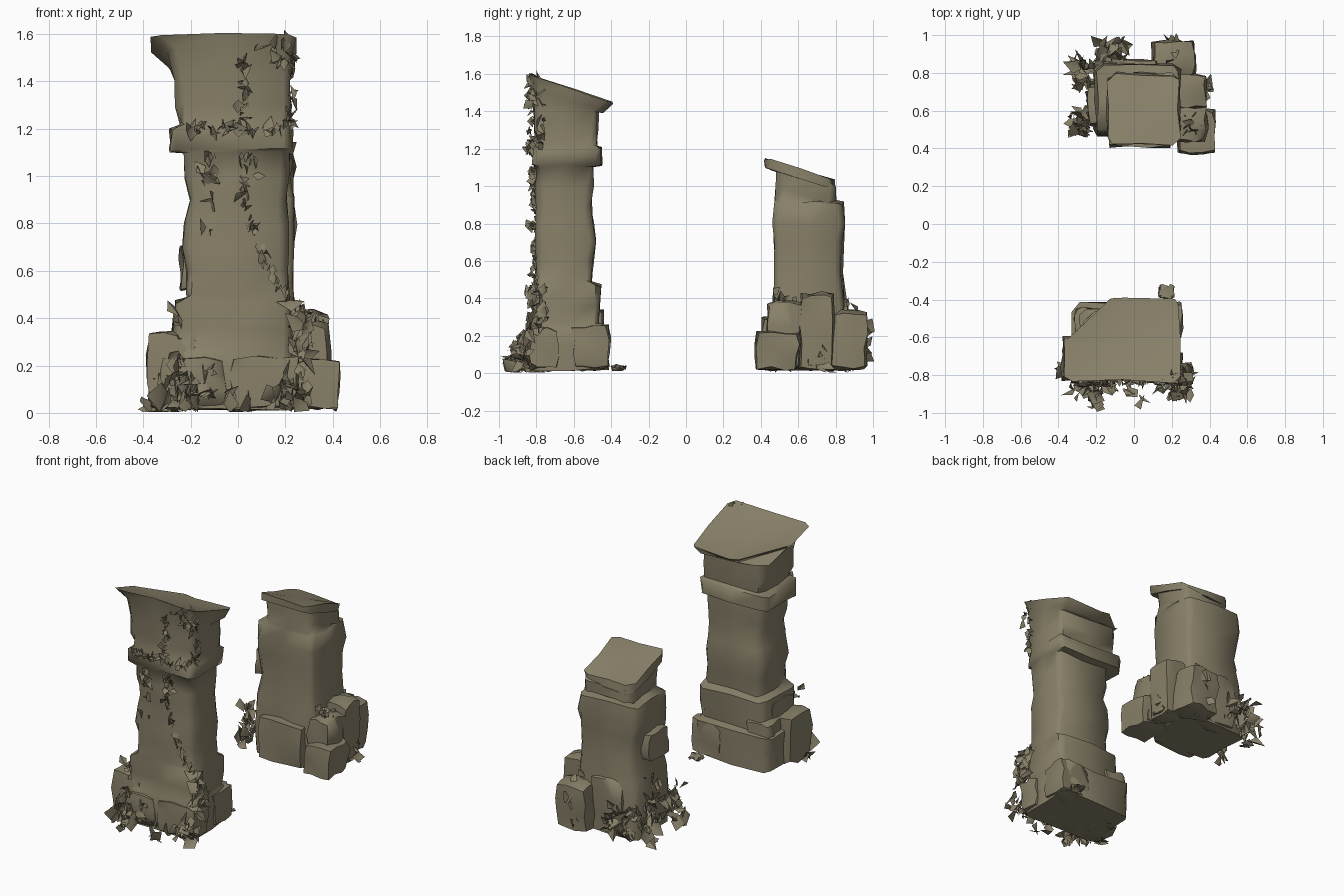
import bpy, bmesh, math, random
from mathutils import Vector, Euler

random.seed(7)
cube = bpy.data.objects.get("Cube")
if cube:
    bpy.data.objects.remove(cube, do_unlink=True)

# One mossy stone colour for everything
stone = bpy.data.materials.new("mossy stone")
stone.use_nodes = True
colour = (0.245, 0.215, 0.14, 1)
stone.diffuse_color = colour
bsdf = stone.node_tree.nodes["Principled BSDF"]
bsdf.inputs["Base Color"].default_value = colour
bsdf.inputs["Roughness"].default_value = 0.9


def finish(name, bm, angle=60):
    mesh = bpy.data.meshes.new(name)
    bm.to_mesh(mesh)
    bm.free()
    mesh.materials.append(stone)
    obj = bpy.data.objects.new(name, mesh)
    bpy.context.collection.objects.link(obj)
    bpy.ops.object.select_all(action="DESELECT")
    obj.select_set(True)
    bpy.context.view_layer.objects.active = obj
    bpy.ops.object.shade_smooth_by_angle(angle=math.radians(angle))


def wobble(amount):
    return Vector([random.uniform(-amount, amount) for _ in range(3)])


def ring(bm, left, right, front, back, height, slope, cut):
    # Chipped rectangle; cut is the size of the missing back right corner
    chip = 0.03
    mid_x, mid_y = (left + right) / 2, (front + back) / 2
    outline = [(left + chip, front), (mid_x, front), (right - chip, front),
               (right, front + chip), (right, mid_y), (right, back - chip),
               (right - chip, back), (mid_x, back), (left + cut, back),
               (left, back - cut), (left, mid_y), (left, front + chip)]
    return [bm.verts.new(Vector((x, y, height + slope * (y - front))) + wobble(0.01))
            for x, y in outline]


def pillar(name, left, right, front, back, profile, slope=0, cut=0.04, dent=0):
    # The profile lists heights and how far each ring swells past the shaft,
    # mostly to the left and back; only the broken end is sloped and cut
    bm = bmesh.new()
    rings = []
    for i, (height, swell) in enumerate(profile):
        broken = i >= len(profile) - 2
        rings.append(ring(bm, left - 1.3 * swell, right + 0.3 * swell,
                          front - 0.3 * swell, back + swell, height,
                          slope if broken else 0, cut if broken else 0.04))
    for low, high in zip(rings, rings[1:]):
        for i in range(len(low)):
            j = (i + 1) % len(low)
            bm.faces.new((low[i], low[j], high[j], high[i]))
    bm.faces.new(rings[0][::-1])
    # Broken top with a sunken centre
    top = rings[-1]
    centre = sum((v.co for v in top), Vector()) / len(top)
    middle = bm.verts.new(centre - Vector((0, 0, dent)))
    for i in range(len(top)):
        bm.faces.new((top[i], top[(i + 1) % len(top)], middle))
    finish(name, bm)


def block(name, x, y, wide, deep, top, floor=0.02):
    # Rounded, uneven stone
    bm = bmesh.new()
    bmesh.ops.create_cube(bm, size=2)
    bmesh.ops.subdivide_edges(bm, edges=bm.edges[:], cuts=2, use_grid_fill=True)
    half = Vector((wide, deep, top - floor)) / 2
    for v in bm.verts:
        outer = sum(abs(c) > 0.9 for c in v.co)
        rounded = v.co * (1 - 0.05 * max(outer - 1, 0))
        v.co = Vector([c * h for c, h in zip(rounded, half)]) + wobble(0.012)
        v.co += Vector((x, y, floor + half.z))
    finish(name, bm)


def leaf(bm, place, size):
    # Folded, curled leaf made of four triangles
    turn = Euler([random.uniform(0, math.tau) for _ in range(3)]).to_matrix()
    wide = random.uniform(0.25, 0.5)
    shape = [(-0.5, 0, 0), (0, -wide, 0.1), (0.6, 0, -0.2), (0, wide, 0.1), (0, 0, -0.1)]
    verts = []
    for p in shape:
        co = place + turn @ (Vector(p) * size)
        co.z = max(co.z, 0.004)
        verts.append(bm.verts.new(co))
    for i in range(4):
        bm.faces.new((verts[i], verts[(i + 1) % 4], verts[4]))


def clump(bm, x, y, low, high, spread, leaves=35, size=0.09):
    for _ in range(leaves):
        place = Vector((x, y, random.uniform(low, high)))
        leaf(bm, place + wobble(spread), size * random.uniform(0.6, 1.3))


def vine(bm, y, *path):
    # Leaves strung along a path of x and z points on the front face
    for a, b in zip(path, path[1:]):
        start, end = Vector((a[0], y, a[1])), Vector((b[0], y, b[1]))
        for _ in range(int((end - start).length * 65)):
            place = start.lerp(end, random.random()) + wobble(0.02)
            leaf(bm, place, random.uniform(0.03, 0.07))


# Tall front pillar: stepped base, shaft, collar and flared broken head
base, step, collar, flare = 0.08, 0.04, 0.05, 0.11
pillar("tall_pillar", left=-0.22, right=0.21, front=-0.8, back=-0.5,
       profile=[(0.02, base), (0.14, base), (0.25, base), (0.27, step),
                (0.36, step), (0.47, step), (0.49, 0), (0.6, 0), (0.7, 0.01),
                (0.8, 0), (0.9, -0.01), (1, 0), (1.1, 0),
                (1.11, collar), (1.2, collar), (1.22, 0.02), (1.3, 0.03),
                (1.4, 0.03), (1.53, 0.06), (1.6, flare)],
       slope=-0.35, cut=0.23, dent=0.04)

# Short back pillar: base, shaft, narrower neck and a tilted slab on top
neck = -0.04
pillar("short_pillar", left=-0.19, right=0.24, front=0.47, back=0.84,
       profile=[(0.02, 0.02), (0.2, 0.02), (0.4, 0.01), (0.55, -0.01), (0.7, 0),
                (0.8, 0.01), (0.91, 0), (0.92, neck), (1, neck), (1.1, neck)],
       slope=-0.32)
pillar("short_pillar_slab", left=-0.14, right=0.24, front=0.42, back=0.79,
       profile=[(1.1, 0), (1.15, 0)], slope=-0.32)

# Bulging base stones of the tall pillar
block("tall_left_stone", x=-0.28, y=-0.71, wide=0.2, deep=0.23, top=0.34)
block("tall_left_shoulder", x=-0.19, y=-0.67, wide=0.17, deep=0.23, top=0.45)
block("tall_back_left_stone", x=-0.23, y=-0.52, wide=0.17, deep=0.16, top=0.34)
block("tall_back_stone", x=0.14, y=-0.51, wide=0.23, deep=0.2, top=0.26)
block("tall_front_right_stone", x=0.11, y=-0.76, wide=0.3, deep=0.16, top=0.24)
block("tall_front_left_stone", x=-0.19, y=-0.77, wide=0.28, deep=0.14, top=0.23)
block("fallen_chip", x=0.17, y=-0.36, wide=0.07, deep=0.07, top=0.04)

# Bulging base stones of the short pillar
block("short_corner_stone", x=0.33, y=0.49, wide=0.2, deep=0.23, top=0.22)
block("short_upper_stone", x=0.3, y=0.53, wide=0.17, deep=0.18, top=0.38)
block("short_side_stone", x=0.3, y=0.7, wide=0.17, deep=0.18, top=0.43)
block("short_rear_stone", x=0.21, y=0.87, wide=0.23, deep=0.19, top=0.33)
block("short_front_stone", x=0.03, y=0.48, wide=0.34, deep=0.15, top=0.3)
block("short_back_stone", x=0, y=0.8, wide=0.25, deep=0.14, top=0.4)
block("short_ledge_stone", x=-0.17, y=0.63, wide=0.14, deep=0.22, top=0.7, floor=0.52)

# Ivy on the tall pillar: clumps at the foot, vines, collar and head
ivy = bmesh.new()
for x in (-0.28, -0.17, 0.17, 0.24):
    clump(ivy, x, -0.86, low=0.06, high=0.15, spread=0.06, leaves=18)
clump(ivy, -0.2, -0.93, low=0.03, high=0.06, spread=0.04, leaves=8)
clump(ivy, 0, -0.88, low=0.03, high=0.04, spread=0.06, leaves=8)
clump(ivy, -0.25, -0.83, low=0.15, high=0.42, spread=0.03, leaves=16, size=0.06)
clump(ivy, 0.26, -0.8, low=0.2, high=0.45, spread=0.04, leaves=24)
clump(ivy, -0.36, -0.76, low=0.02, high=0.02, spread=0.03, leaves=6)
clump(ivy, -0.13, -0.81, low=0.76, high=1.1, spread=0.03, leaves=20, size=0.07)
clump(ivy, 0.22, -0.78, low=1.2, high=1.5, spread=0.02, leaves=16, size=0.06)
clump(ivy, 0.2, -0.8, low=1.45, high=1.55, spread=0.04, leaves=14, size=0.07)
vine(ivy, -0.81, (0.22, 0.45), (0.08, 0.7), (0.02, 0.9), (0.02, 1.1), (0.1, 1))
vine(ivy, -0.83, (-0.22, 1.2), (0.2, 1.2))
vine(ivy, -0.82, (0.02, 1.2), (0.02, 1.55), (0.2, 1.55))
finish("tall_pillar_ivy", ivy)

# Ivy around the foot of the short pillar
ivy = bmesh.new()
clump(ivy, -0.28, 0.53, low=0.05, high=0.3, spread=0.06, leaves=30)
clump(ivy, -0.25, 0.8, low=0.06, high=0.28, spread=0.08, leaves=40)
clump(ivy, -0.12, 0.9, low=0.1, high=0.2, spread=0.07)
clump(ivy, -0.2, 0.68, low=0.2, high=0.4, spread=0.07, leaves=16, size=0.07)
clump(ivy, 0.18, 0.92, low=0.05, high=0.35, spread=0.06, leaves=22)
clump(ivy, 0.32, 0.53, low=0.33, high=0.4, spread=0.05, leaves=16, size=0.07)
clump(ivy, 0.35, 0.72, low=0.06, high=0.12, spread=0.06, leaves=14, size=0.07)
finish("short_pillar_ivy", ivy)
